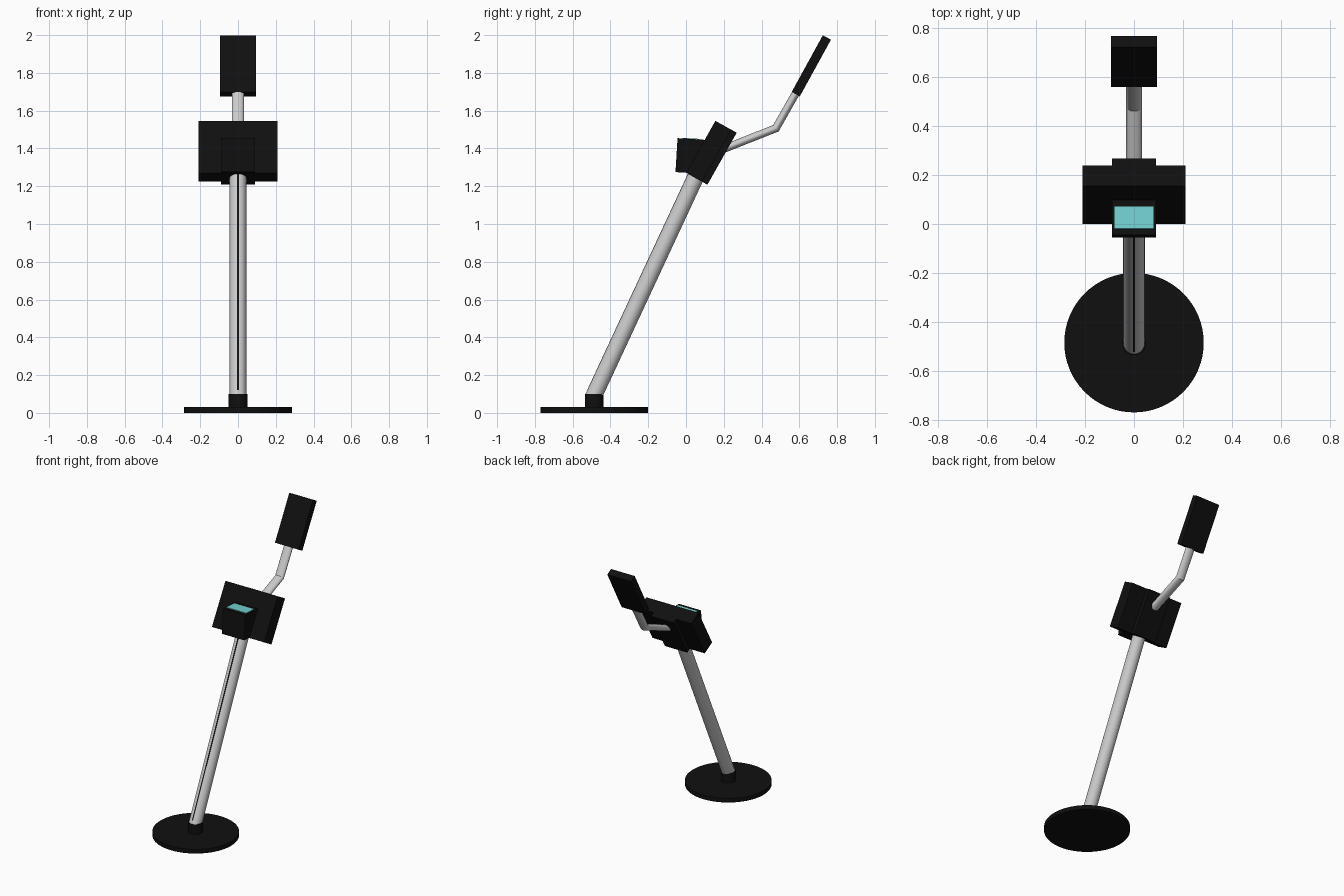
import bpy, math
from mathutils import Vector, Matrix

if "Cube" in bpy.data.objects:
    bpy.data.objects.remove(bpy.data.objects["Cube"])


def material(name, rgb):
    m = bpy.data.materials.new(name)
    m.diffuse_color = (*rgb, 1)
    m.use_nodes = True
    m.node_tree.nodes["Principled BSDF"].inputs["Base Color"].default_value = m.diffuse_color
    return m


BLACK = material("black_plastic", (0.005, 0.005, 0.005))
TEAL = material("teal_glass", (0.18, 0.65, 0.65))


def finish(obj, name, mat):
    obj.name = name
    if mat:
        obj.data.materials.append(mat)
    return obj


def box(name, size, centre, tilt=0.0, mat=BLACK):
    """Box tilted about x; tilt is degrees of its local y axis above +y."""
    bpy.ops.mesh.primitive_cube_add(size=1)
    o = bpy.context.object
    o.data.transform(Matrix.Diagonal((*size, 1)))
    o.location = centre
    o.rotation_euler.x = math.radians(tilt)
    return finish(o, name, mat)


def rod(name, a, b, radius, mat=None, flat=1.0, sides=48):
    """Cylinder between two points; flat scales it in the side plane."""
    a, b = Vector(a), Vector(b)
    d = b - a
    bpy.ops.mesh.primitive_cylinder_add(vertices=sides, radius=radius, depth=d.length)
    o = bpy.context.object
    o.data.transform(Matrix.Diagonal((1, flat, 1, 1)))
    o.location = (a + b) / 2
    o.rotation_euler.x = math.atan2(-d.y, d.z)
    bpy.ops.object.shade_smooth_by_angle(angle=math.radians(35))
    return finish(o, name, mat)


# Round foot and collar
rod("base_disc", (0, -0.485, 0), (0, -0.485, 0.03), 0.285, BLACK, sides=64)
rod("base_collar", (0, -0.487, 0.025), (0, -0.487, 0.10), 0.049, BLACK)

# Leaning pole with a thin dark seam down its front
foot, top = Vector((0, -0.495, 0.075)), Vector((0, 0.08, 1.31))
rod("pole", foot, top, 0.044)
axis = (top - foot).normalized()
front = Vector((0, -axis.z, axis.y))
lean = math.degrees(math.atan2(axis.z, axis.y))
box("pole_seam", (0.008, (top - foot).length - 0.06, 0.004),
    (foot + top) / 2 + front * 0.0428, lean)

# Control housing: wide body, narrow back plate and front display box
box("housing", (0.42, 0.316, 0.096), (0, 0.120, 1.385), 60.6)
box("housing_back_plate", (0.18, 0.316, 0.04), (0, 0.1735, 1.3555), 60.6)
box("display_box", (0.18, 0.15, 0.18), (0, 0.0246, 1.36), -3.5)
box("display_screen", (0.158, 0.09, 0.006), (0, 0.0255, 1.4505), -3.5, TEAL)

# Flattened bent arm, swept as one mitred tube
curve = bpy.data.curves.new("arm_path", "CURVE")
curve.dimensions = "3D"
path = [(0.15, 1.378), (0.476, 1.507), (0.615, 1.752)]
dirs = [(Vector(q) - Vector(p)).normalized() for p, q in zip(path, path[1:])]
bpy.data.curves.remove(curve)
import bmesh
bm = bmesh.new()
N = 32
rings = []
for i, p in enumerate(path):
    d0, d1 = dirs[max(i - 1, 0)], dirs[min(i, 1)]
    mid = (d0 + d1).normalized()
    n = Vector((-mid.y, mid.x)) / mid.dot(d0)
    ring = []
    for k in range(N):
        t = 2 * math.pi * k / N
        off = n * 0.021 * math.sin(t)
        ring.append(bm.verts.new((0.033 * math.cos(t), p[0] + off.x, p[1] + off.y)))
    rings.append(ring)
for r0, r1 in zip(rings, rings[1:]):
    for k in range(N):
        j = (k + 1) % N
        bm.faces.new((r0[k], r0[j], r1[j], r1[k]))
bm.faces.new(rings[0])
bm.faces.new(rings[-1])
bmesh.ops.recalc_face_normals(bm, faces=bm.faces)
mesh = bpy.data.meshes.new("arm")
bm.to_mesh(mesh)
bm.free()
arm = bpy.data.objects.new("bent_arm", mesh)
bpy.context.collection.objects.link(arm)
bpy.ops.object.select_all(action="DESELECT")
arm.select_set(True)
bpy.context.view_layer.objects.active = arm
bpy.ops.object.shade_smooth_by_angle(angle=math.radians(25))

# Upper panel at the end of the arm
box("upper_panel", (0.19, 0.342, 0.049), (0, 0.6635, 1.8375), 61.2)
